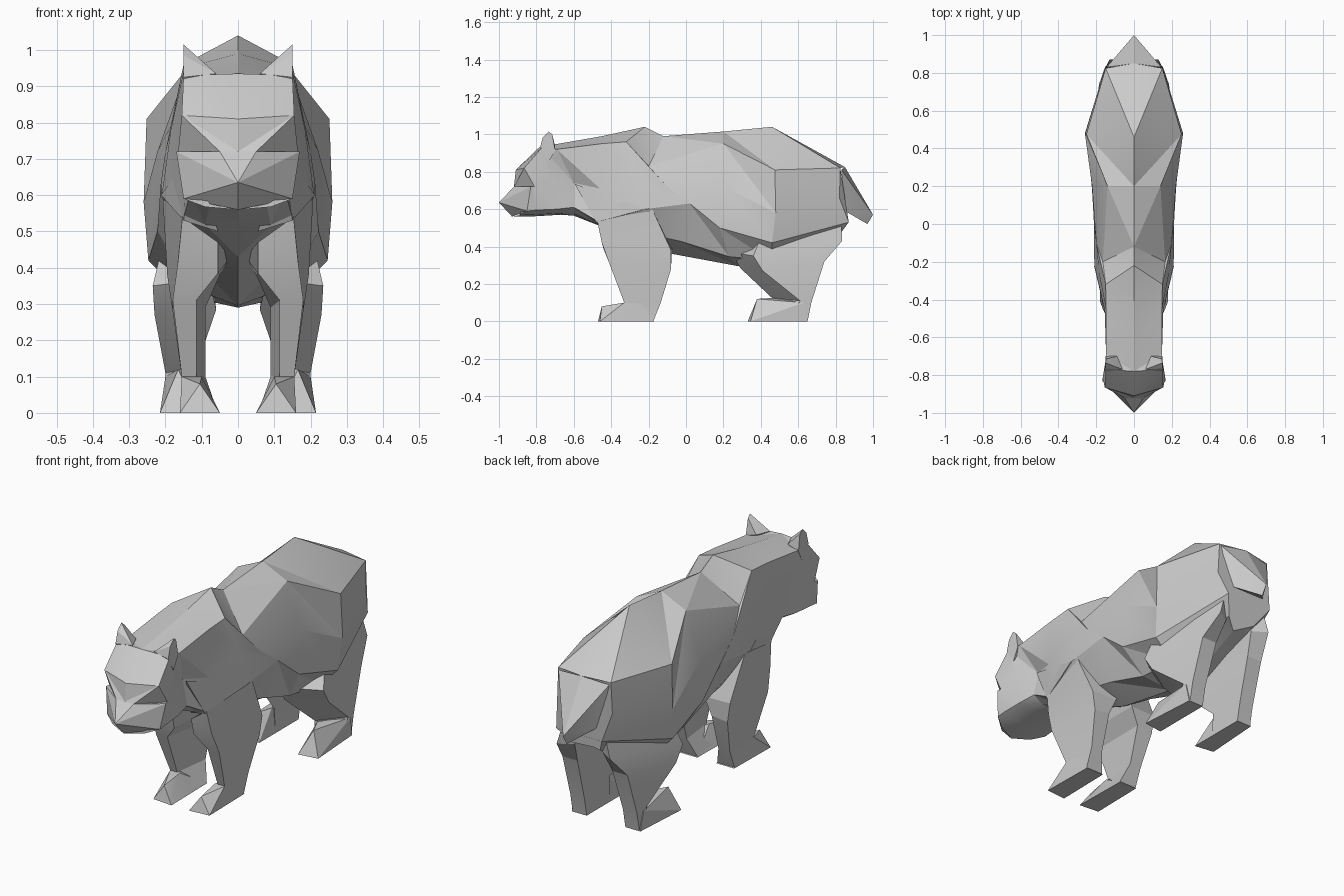
import bpy, bmesh, math

grey = bpy.data.materials.new("plain grey")
grey.diffuse_color = (0.6, 0.6, 0.6, 1)


def finish(name, bm, mirror=False):
    bmesh.ops.recalc_face_normals(bm, faces=bm.faces)
    me = bpy.data.meshes.new(name)
    bm.to_mesh(me)
    bm.free()
    ob = bpy.data.objects.new(name, me)
    bpy.context.collection.objects.link(ob)
    me.materials.append(grey)
    if mirror:
        ob.modifiers.new("both_sides", 'MIRROR')
    bpy.ops.object.select_all(action='DESELECT')
    ob.select_set(True)
    bpy.context.view_layer.objects.active = ob
    bpy.ops.object.shade_smooth_by_angle(angle=math.radians(15))
    return ob


def loft(bm, rings, split=False):
    """Join closed rings of equal size and cap both ends."""
    rows = [[bm.verts.new(p) for p in r] for r in rings]
    n = len(rows[0])
    for a, b in zip(rows, rows[1:]):
        for i in range(n):
            j = (i + 1) % n
            if not split:
                bm.faces.new((a[i], a[j], b[j], b[i]))
            elif i < n // 2:  # mirrored diagonals on the two halves
                bm.faces.new((a[i], a[j], b[j]))
                bm.faces.new((a[i], b[j], b[i]))
            else:
                bm.faces.new((a[i], a[j], b[i]))
                bm.faces.new((a[j], b[j], b[i]))
    bm.faces.new(rows[0])
    bm.faces.new(rows[-1])
    return rows


def hull(name, points, mirror=True):
    bm = bmesh.new()
    for p in points:
        bm.verts.new(p)
    bmesh.ops.convex_hull(bm, input=bm.verts)
    finish(name, bm, mirror)


def section(top, upper, side, low, bottom):
    """Symmetric section; the belly edge is placed between low and bottom."""
    (ty, tz), (by, bz) = top, bottom
    belly = (.6 * low[0], (low[1] + by) / 2, bz + .25 * (low[2] - bz))
    half = [upper, side, low, belly]
    return [(0, ty, tz)] + half + [(0, by, bz)] + [(-x, y, z) for x, y, z in half[::-1]]


# Sections: top (y, z), upper edge, side, low edge, bottom (y, z)
body = [
    # muzzle root, brow, crown, nape
    ((-.92, .72), (.05, -.92, .72), (.17, -.83, .72), (.15, -.85, .59), (-.93, .56)),
    ((-.91, .81), (.155, -.865, .82), (.165, -.81, .72), (.15, -.8, .595), (-.8, .562)),
    ((-.78, .935), (.15, -.77, .93), (.145, -.72, .76), (.145, -.69, .6), (-.67, .57)),
    ((-.68, .95), (.148, -.69, .92), (.14, -.6, .74), (.13, -.6, .61), (-.6, .565)),
    # shoulders, hump, ribs
    ((-.45, .99), (.148, -.45, .95), (.155, -.46, .71), (.15, -.48, .54), (-.46, .51)),
    ((-.22, 1.04), (.15, -.32, .96), (.185, -.26, .78), (.21, -.22, .6), (-.25, .43)),
    ((-.12, .99), (.165, -.2, .83), (.2, -.1, .72), (.213, .02, .63), (-.07, .36)),
    # flank, hips, rump
    ((.2, 1.015), (.14, .2, .95), (.222, .2, .72), (.222, .18, .5), (.28, .295)),
    ((.46, 1.04), (.252, .475, .81), (.26, .48, .58), (.247, .46, .42), (.46, .29)),
    ((.85, .825), (.15, .825, .82), (.155, .82, .66), (.13, .87, .53), (.75, .42)),
]
bm = bmesh.new()
rows = loft(bm, [section(*s) for s in body], True)
rows[3][2].co.x = .105  # neck pinches in on one side
finish("head_and_body", bm)

# Snout wedge running to the nose tip
hull("snout", [(0, -1, .635), (.05, -.92, .72), (-.05, -.92, .72), (.17, -.83, .72),
               (-.17, -.83, .72), (.15, -.85, .59), (-.15, -.85, .59), (0, -.93, .56)], False)

# Short tail draped over the rump
hull("tail", [(0, .85, .825), (.145, .83, .81), (-.145, .83, .81), (0, 1, .57),
              (0, .97, .52), (.1, .85, .59), (-.1, .85, .59)], False)

# Ears
hull("ears", [(.15, -.735, 1.015), (.15, -.782, .925), (.06, -.77, .935), (.15, -.765, .985),
              (.15, -.7, .915), (.09, -.7, .935), (.148, -.715, 1.0), (.148, -.735, .85)])

# Shoulder plane leading from the neck into the front leg
hull("shoulders", [(.12, -.595, .735), (.212, -.22, .6), (.15, -.48, .53),
                   (.055, -.46, .5), (.1, -.3, .6)])

# Legs: each ring runs outer front, outer back, inner back, inner front
front_leg = [
    [(.153, -.475, .54), (.208, -.18, .6), (.02, -.07, .43), (.055, -.46, .47)],
    [(.165, -.45, .42), (.195, -.08, .38), (.05, -.075, .38), (.055, -.44, .385)],
    [(.18, -.41, .31), (.18, -.08, .28), (.09, -.08, .29), (.115, -.41, .31)],
    [(.155, -.33, .1), (.155, -.135, .1), (.09, -.135, .1), (.115, -.33, .1)],
    [(.155, -.33, 0), (.155, -.175, 0), (.055, -.175, 0), (.055, -.33, 0)],
]
hind_leg = [
    [(.2, .42, .5), (.12, .83, .54), (.06, .8, .5), (.08, .35, .44)],
    [(.235, .36, .35), (.152, .835, .43), (.08, .79, .43), (.08, .24, .37)],
    [(.23, .41, .27), (.185, .74, .32), (.1, .74, .32), (.06, .29, .285)],
    [(.2, .61, .11), (.19, .67, .1), (.11, .67, .1), (.115, .46, .125)],
    [(.2, .55, 0), (.19, .65, 0), (.11, .65, 0), (.11, .46, 0)],
]
for name, rings in (("front_legs", front_leg), ("hind_legs", hind_leg)):
    bm = bmesh.new()
    loft(bm, rings)
    finish(name, bm, True)

# Wedge-shaped paws
hull("front_paws", [(.16, -.46, 0), (.05, -.47, 0), (.155, -.17, 0), (.055, -.17, 0),
                    (.105, -.45, .08), (.155, -.24, .095), (.155, -.33, .1), (.1, -.33, .1)])
hull("hind_paws", [(.215, .345, 0), (.11, .33, 0), (.195, .65, 0), (.11, .65, 0),
                   (.165, .38, .12), (.2, .63, .1), (.13, .46, .125)])
